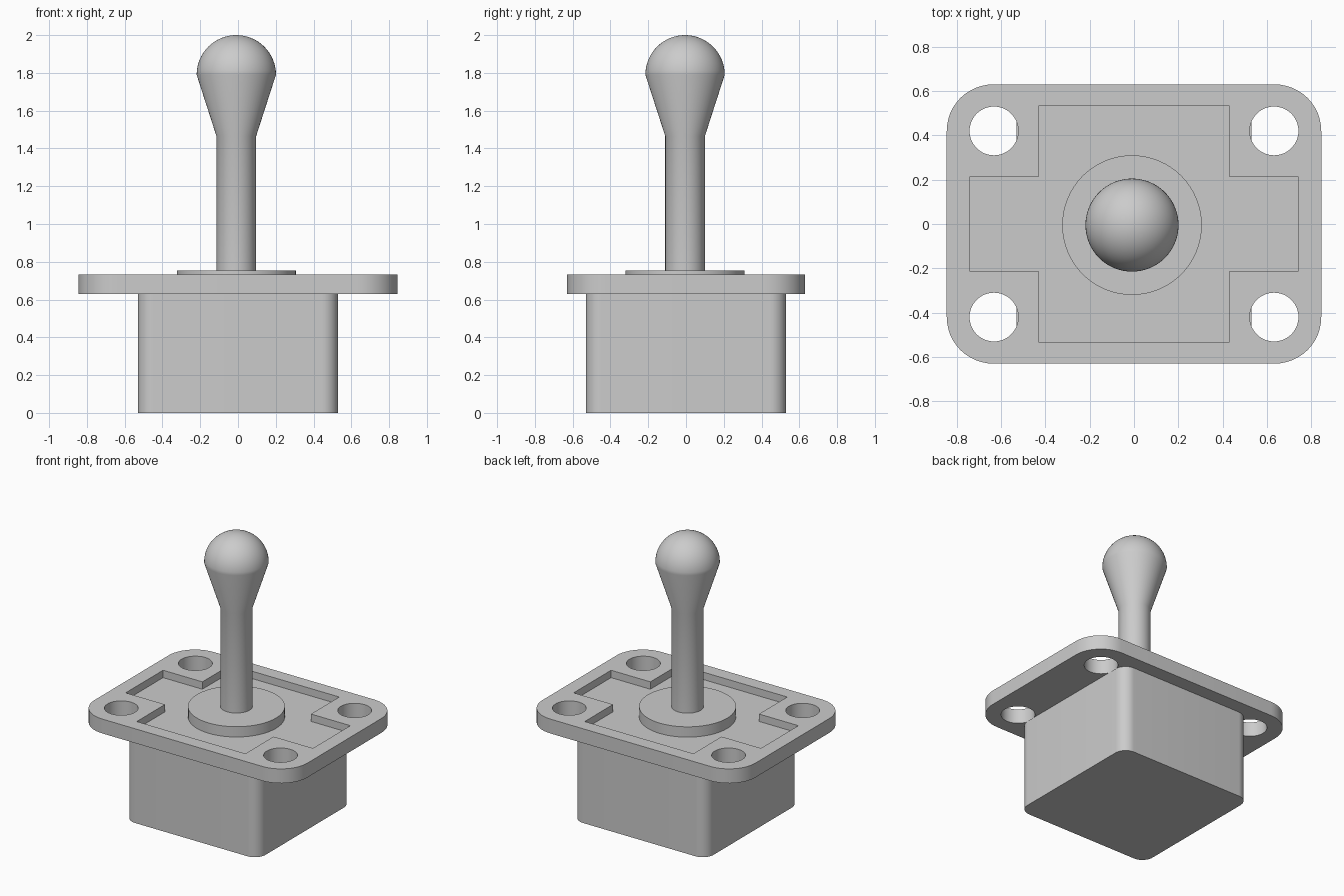
import bpy, bmesh
from math import sin, cos, pi, radians

cube = bpy.data.objects.get("Cube")
if cube:
    bpy.data.objects.remove(cube, do_unlink=True)

grey = bpy.data.materials.new("neutral grey")
grey.use_nodes = True
COLOUR = (0.6, 0.6, 0.6, 1)
grey.diffuse_color = COLOUR
grey.node_tree.nodes["Principled BSDF"].inputs["Base Color"].default_value = COLOUR

STICK_X, STICK_Y = -0.009, -0.005


def finish(name, bm):
    bmesh.ops.recalc_face_normals(bm, faces=bm.faces)
    mesh = bpy.data.meshes.new(name)
    bm.to_mesh(mesh)
    bm.free()
    mesh.materials.append(grey)
    obj = bpy.data.objects.new(name, mesh)
    bpy.context.collection.objects.link(obj)
    return obj


def prism(name, outline, z0, z1):
    """Extrude a flat outline from z0 up to z1."""
    bm = bmesh.new()
    face = bm.faces.new([bm.verts.new((x, y, z0)) for x, y in outline])
    top = bmesh.ops.extrude_face_region(bm, geom=[face])["geom"]
    verts = [v for v in top if isinstance(v, bmesh.types.BMVert)]
    bmesh.ops.translate(bm, verts=verts, vec=(0, 0, z1 - z0))
    return finish(name, bm)


def rounded(hx, hy, r, steps=12):
    """Outline of a rectangle with rounded corners."""
    points = []
    for k, (sx, sy) in enumerate([(1, 1), (-1, 1), (-1, -1), (1, -1)]):
        for i in range(steps + 1):
            a = (k + i / steps) * pi / 2
            points.append((sx * (hx - r) + r * cos(a), sy * (hy - r) + r * sin(a)))
    return points


def circle(cx, cy, r, n=64):
    return [(cx + r * cos(2 * pi * i / n), cy + r * sin(2 * pi * i / n)) for i in range(n)]


def lathe(name, profile, cx, cy, n=64):
    """Spin a (radius, height) profile about a vertical axis."""
    bm = bmesh.new()
    verts = [bm.verts.new((cx + r, cy, z)) for r, z in profile]
    edges = [bm.edges.new(pair) for pair in zip(verts, verts[1:])]
    bmesh.ops.spin(bm, geom=verts + edges, cent=(cx, cy, 0), axis=(0, 0, 1),
                   angle=2 * pi, steps=n, use_merge=True)
    bmesh.ops.remove_doubles(bm, verts=bm.verts, dist=1e-4)
    return finish(name, bm)


def cut(target, cutter):
    cutter.hide_render = True
    mod = target.modifiers.new("cut", 'BOOLEAN')
    mod.operation = 'DIFFERENCE'
    mod.solver = 'EXACT'
    mod.object = cutter
    bpy.context.view_layer.objects.active = target
    bpy.ops.object.modifier_apply(modifier=mod.name)
    bpy.data.objects.remove(cutter, do_unlink=True)


# Switch housing under the plate
housing = prism("housing", rounded(0.53, 0.53, 0.085), 0, 0.63)

# Mounting plate with four screw holes and a cross-shaped recess
plate = prism("mounting_plate", rounded(0.845, 0.63, 0.21), 0.63, 0.733)
for sx in (-1, 1):
    for sy in (-1, 1):
        cut(plate, prism("hole_cutter", circle(sx * 0.632, sy * 0.42, 0.11), 0.5, 0.9))
ax, ay, bx, by = 0.743, 0.212, 0.431, 0.532
quarter = [(ax, ay), (bx, ay), (bx, by)]
half = quarter + [(-x, y) for x, y in reversed(quarter)]
cross = half + [(-x, -y) for x, y in half]
cut(plate, prism("recess_cutter", cross, 0.68, 0.9))

# Dust disc resting in the recess
disc = prism("dust_disc", circle(STICK_X, STICK_Y, 0.315), 0.68, 0.754)

# Stick: shaft, flared neck and domed grip
dome = [(0.21 * cos(i * pi / 32), 1.79 + 0.21 * sin(i * pi / 32)) for i in range(17)]
stick = lathe("stick", [(0, 0.7), (0.105, 0.7), (0.105, 1.465)] + dome, STICK_X, STICK_Y)

# Smooth the round walls, keep the corners crisp
for obj in (housing, plate, disc, stick):
    bpy.ops.object.select_all(action='DESELECT')
    obj.select_set(True)
    bpy.context.view_layer.objects.active = obj
    bpy.ops.object.shade_smooth_by_angle(angle=radians(30))
